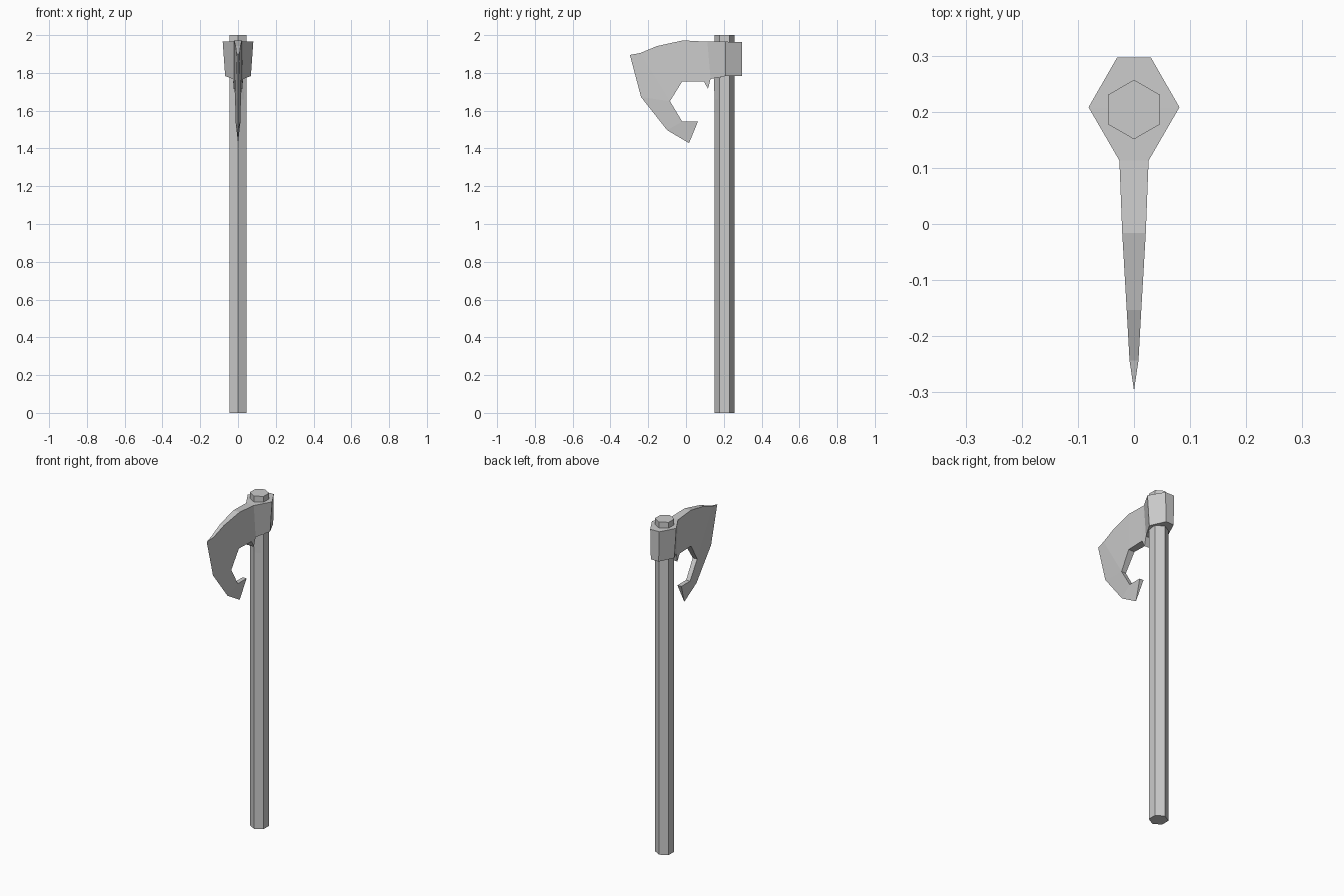
import bpy, bmesh, math
from mathutils import Matrix

if "Cube" in bpy.data.objects:
    bpy.data.objects.remove(bpy.data.objects["Cube"])


def finish(bm, name):
    bmesh.ops.remove_doubles(bm, verts=bm.verts, dist=0.0005)
    bmesh.ops.recalc_face_normals(bm, faces=bm.faces)
    mesh = bpy.data.meshes.new(name)
    bm.to_mesh(mesh)
    bm.free()
    obj = bpy.data.objects.new(name, mesh)
    bpy.context.collection.objects.link(obj)
    return obj


def mirrored_shell(name, pts, panels):
    """Mirror side panels over x = 0 and bridge their open borders.
    pts: label -> (y, z, half thickness)"""
    bm = bmesh.new()
    right = {k: bm.verts.new((t, y, z)) for k, (y, z, t) in pts.items()}
    left = {k: bm.verts.new((-t, y, z)) for k, (y, z, t) in pts.items()}
    count = {}
    for panel in panels:
        keys = panel.split()
        bm.faces.new([right[k] for k in keys])
        bm.faces.new([left[k] for k in reversed(keys)])
        for a, b in zip(keys, keys[1:] + keys[:1]):
            count.setdefault(frozenset((a, b)), []).append((a, b))
    for uses in count.values():
        a, b = uses[0]
        if len(uses) == 1:
            if pts[a][2] + pts[b][2] > 0:
                bm.faces.new([right[b], right[a], left[a], left[b]])
            else:
                # both ends lie on the cutting edge, so the sides just meet
                continue
    return finish(bm, name)


# Hexagonal handle, corners pointing front and back
bm = bmesh.new()
bmesh.ops.create_cone(bm, cap_ends=True, segments=6, radius1=0.053,
                      radius2=0.053, depth=2.0)
bm.verts.ensure_lookup_table()
if max(abs(v.co.x) for v in bm.verts) > 0.05:
    bmesh.ops.rotate(bm, verts=bm.verts, matrix=Matrix.Rotation(math.pi / 6, 3, 'Z'))
bmesh.ops.translate(bm, verts=bm.verts, vec=(0, 0.204, 1.0))
finish(bm, "handle")

# Axe head: socket around the handle, tapering blade, hooked beard
head = {
    "sbt": (0.297, 1.964, 0.030), "sbb": (0.297, 1.784, 0.026),
    "smt": (0.208, 1.965, 0.081), "smb": (0.208, 1.783, 0.068),
    "o0": (0.113, 1.965, 0.026), "o1": (-0.016, 1.972, 0.021),
    "o2": (-0.153, 1.942, 0.013), "o3": (-0.243, 1.905, 0.008),
    "o4": (-0.297, 1.895, 0), "o5": (-0.238, 1.672, 0),
    "o6": (-0.100, 1.497, 0), "o7": (0.016, 1.428, 0),
    "i0": (0.130, 1.768, 0.026), "i1": (0.116, 1.715, 0.024),
    "i2": (0.095, 1.755, 0.024), "i3": (-0.020, 1.755, 0.020),
    "i4": (-0.085, 1.650, 0.015), "i5": (-0.020, 1.542, 0.013),
    "i6": (0.063, 1.542, 0.013),
}
mirrored_shell("axe_head", head, [
    "sbt sbb smb smt", "smt smb i0 o0", "o0 i0 i1 i2", "o0 i2 i3 o1",
    "o1 i3 o2", "o2 i3 i4 o3", "o3 i4 o5 o4", "o4 o5".replace("o4 o5", "o5 i4 i5 o6"),
    "o6 i5 i6 o7",
])

# Small wedge running down the handle below the socket
wedge = {
    "ft": (0.147, 1.785, 0), "fb": (0.151, 1.66, 0),
    "st": (0.182, 1.785, 0.047), "sb": (0.170, 1.66, 0.033),
    "bt": (0.204, 1.785, 0), "bb": (0.204, 1.66, 0),
}
mirrored_shell("handle_wedge", wedge, [
    "ft fb sb st", "st sb bb bt", "ft st bt", "fb bb sb",
])
